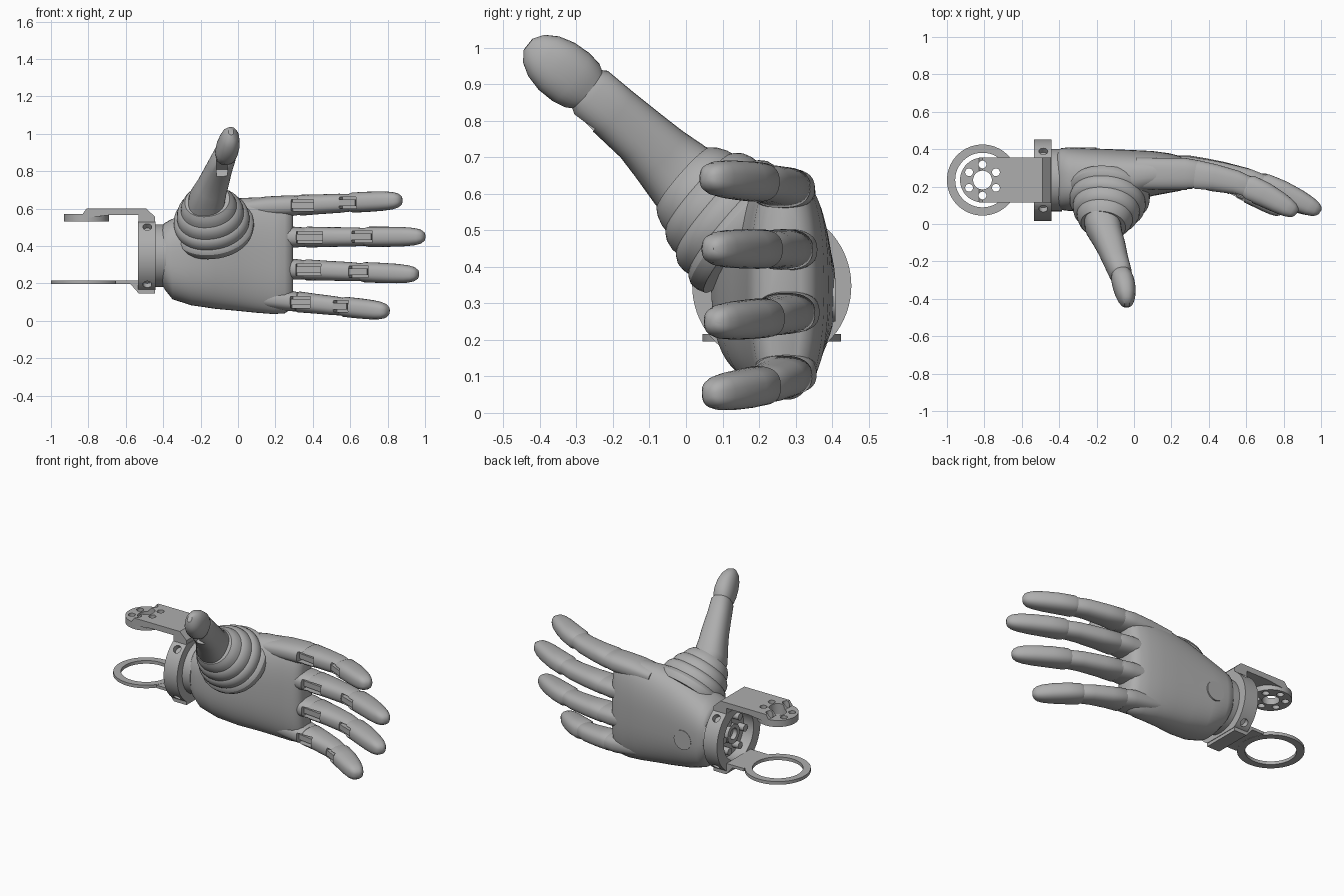
import bpy, bmesh, math
from mathutils import Vector, Matrix

if "Cube" in bpy.data.objects:
    bpy.data.objects.remove(bpy.data.objects["Cube"])

GREY = (0.42, 0.42, 0.42, 1)
mat = bpy.data.materials.new("plain grey")
mat.use_nodes = True
mat.diffuse_color = GREY
mat.node_tree.nodes["Principled BSDF"].inputs["Base Color"].default_value = GREY


def finish(name, bm):
    bmesh.ops.recalc_face_normals(bm, faces=bm.faces)
    mesh = bpy.data.meshes.new(name)
    bm.to_mesh(mesh)
    bm.free()
    mesh.materials.append(mat)
    ob = bpy.data.objects.new(name, mesh)
    bpy.context.collection.objects.link(ob)
    return ob


def activate(ob):
    bpy.ops.object.select_all(action="DESELECT")
    ob.select_set(True)
    bpy.context.view_layer.objects.active = ob


def smooth(ob, angle=35):
    activate(ob)
    bpy.ops.object.shade_smooth_by_angle(angle=math.radians(angle))


def loft(name, rings, up, axis=None, power=2.0, n=32):
    """Skin ellipse-like rings (centre, half size along up, half size across)."""
    bm, loops = bmesh.new(), []
    for i, (c, a, b) in enumerate(rings):
        t = axis or rings[min(i + 1, len(rings) - 1)][0] - rings[max(i - 1, 0)][0]
        t = t.normalized()
        u = (up - t * up.dot(t)).normalized()
        v = t.cross(u)
        loop = []
        for k in range(n):
            co, si = math.cos(math.tau * k / n), math.sin(math.tau * k / n)
            p = math.copysign(abs(co) ** (2 / power), co) * a
            q = math.copysign(abs(si) ** (2 / power), si) * b
            loop.append(bm.verts.new(c + u * p + v * q))
        loops.append(loop)
    for l0, l1 in zip(loops, loops[1:]):
        for k in range(n):
            m = (k + 1) % n
            bm.faces.new((l0[k], l0[m], l1[m], l1[k]))
    bm.faces.new(loops[0])
    bm.faces.new(loops[-1])
    return finish(name, bm)


def prism(name, pts, axis, lo, hi):
    """Extrude a flat outline along a world axis."""
    put = {"x": lambda p, d: (d, *p), "y": lambda p, d: (p[0], d, p[1]),
           "z": lambda p, d: (*p, d)}[axis]
    bm = bmesh.new()
    ends = [[bm.verts.new(put(p, d)) for p in pts] for d in (lo, hi)]
    for e in ends:
        bm.faces.new(e)
    for k in range(len(pts)):
        m = (k + 1) % len(pts)
        bm.faces.new((ends[0][k], ends[0][m], ends[1][m], ends[1][k]))
    return finish(name, bm)


def circle(cx, cy, r, n=48):
    return [(cx + r * math.cos(math.tau * k / n), cy + r * math.sin(math.tau * k / n))
            for k in range(n)]


def box(name, centre, size, turn=0, axis="Z"):
    bm = bmesh.new()
    bmesh.ops.create_cube(bm, size=1, matrix=Matrix.Translation(centre)
                          @ Matrix.Rotation(turn, 4, axis) @ Matrix.Diagonal((*size, 1)))
    return finish(name, bm)


def cut(obs, cutters):
    for ob in obs:
        for c in cutters:
            m = ob.modifiers.new("cut", "BOOLEAN")
            m.operation, m.solver, m.object = "DIFFERENCE", "EXACT", c
            activate(ob)
            bpy.ops.object.modifier_apply(modifier=m.name)
    for c in cutters:
        bpy.data.objects.remove(c)


UP = Vector((0, 0, 1))

# Palm: x, front y, back y, low z, high z
SECTIONS = [(-.41, .09, .39, .20, .50), (-.39, .075, .405, .165, .525), (-.35, .07, .41, .115, .545),
            (-.25, .07, .405, .083, .59), (-.12, .09, .40, .064, .635), (0, .125, .395, .053, .655),
            (.1, .15, .39, .043, .66), (.19, .167, .378, .036, .66), (.25, .178, .362, .04, .657),
            (.28, .195, .345, .06, .64), (.295, .225, .315, .09, .61)]
palm = loft("palm", [(Vector((x, (f + b) / 2, (l + h) / 2)), (h - l) / 2, (b - f) / 2)
                     for x, f, b, l, h in SECTIONS], UP, Vector((1, 0, 0)), 2.5, 56)
smooth(palm, 50)
smooth(prism("hand_back_disc", circle(-.26, .31, .06), "y", .38, .409))

# Fingers: fraction of length, centre y, half height, half depth
SEGMENTS = {
    "knuckle": [(-.36, .275, .04, .085), (-.14, .273, .056, .086), (.05, .272, .056, .086),
                (.16, .266, .05, .079), (.2, .262, .04, .065)],
    "proximal": [(.12, .267, .045, .072), (.15, .265, .056, .081), (.3, .252, .053, .073),
                 (.48, .228, .051, .064), (.58, .202, .047, .06), (.62, .192, .038, .05)],
    "distal": [(.56, .207, .045, .056), (.6, .198, .054, .069), (.72, .164, .054, .067),
               (.84, .123, .052, .06), (.92, .094, .047, .051), (.965, .077, .039, .041),
               (.99, .067, .027, .028), (1, .062, .012, .013)],
}
FINGERS = [("index", .24, .613, .87, .645, -.005), ("middle", .26, .447, .995, .45, .002),
           ("third", .26, .277, .96, .248, .008), ("little", .24, .11, .80, .05, 0)]
# Joint slots: start and end fraction, centre y, y change over the slot
SLOTS = [(.07, .26, .264, -.015), (.46, .62, .21, -.045)]

for label, x0, z0, x1, z1, dy in FINGERS:
    def at(s, y):
        return Vector((x0 + (x1 - x0) * s, y + dy, z0 + (z1 - z0) * s))
    parts = [loft(f"{label}_{seg}", [(at(s, y), a, b) for s, y, a, b in rows], UP, power=2.5)
             for seg, rows in SEGMENTS.items()]
    cutters = []
    for s0, s1, y, fall in SLOTS:
        length = (x1 - x0) * (s1 - s0)
        mid, turn = at((s0 + s1) / 2, y), math.atan2(fall, length)
        cutters.append(box("slot_cutter", mid + Vector((0, -.08, 0)), (length, .12, .062), turn))
        box(f"{label}_joint_link", mid + Vector((0, -.035, 0)), (length + .02, .05, .034), turn)
    cut(parts, cutters)
    for p in parts:
        smooth(p)

# Thumb
SIDE = Vector((0, .64, .77))


def thumb_rings(rows):
    return [(Vector(r[:3]), r[3], r[4]) for r in rows]


base = loft("thumb_base", thumb_rings([
    (-.165, .05, .60, .125, .11), (-.165, -.015, .65, .105, .095), (-.14, -.075, .71, .09, .082),
    (-.12, -.125, .76, .081, .076), (-.095, -.2, .825, .077, .066), (-.072, -.262, .878, .076, .06),
    (-.068, -.28, .892, .06, .048)]), SIDE, power=2.4)
tip = loft("thumb_tip", thumb_rings([
    (-.072, -.258, .874, .055, .045), (-.066, -.285, .897, .076, .057), (-.057, -.315, .92, .083, .06),
    (-.047, -.355, .95, .081, .057), (-.041, -.39, .977, .069, .048), (-.038, -.417, .998, .048, .034),
    (-.037, -.432, 1.01, .02, .014)]), SIDE, power=2.3)
# Notch on the underside of the thumb joint
cut([base], [box("thumb_slot_cutter", (-.085, -.29, .815), (.06, .11, .08), -.7, "X")])
smooth(base)
smooth(tip)

# Soft pleated folds round the thumb root
inner, outer, folds = Vector((-.13, .18, .48)), Vector((-.165, -.01, .645)), []
STEPS = 4
for i in range(STEPS):
    for f, swell in ((0, .97), (.3, 1.01), (.65, 1.03), (.92, 1.0)):
        t = (i + f) / STEPS
        size = 0.215 - 0.1 * t ** 1.6
        folds.append((inner.lerp(outer, t), size * swell * .95, size * swell * 1.02))
smooth(loft("thumb_folds", folds, SIDE, (outer - inner), 2.1, 48), 30)

# Wrist
CY, CZ = .235, .348
smooth(prism("wrist_neck", circle(CY, CZ, .167), "x", -.45, -.385))
flat = [(y, max(CZ - .183, min(CZ + .183, z))) for y, z in circle(CY, CZ, .218, 72)]
cuff = prism("wrist_cuff", flat, "x", -.535, -.44)
holes = [prism("bore_cutter", circle(CY, CZ, .15), "x", -.6, -.465)]
for k in range(4):
    ang = math.tau * (k + .5) / 4
    drill = prism("screw_cutter", circle(0, 0, .024, 20), "z", .185, .3)
    drill.data.transform(Matrix.Translation((-.485, CY, CZ)) @ Matrix.Rotation(ang, 4, "X"))
    holes.append(drill)
cut([cuff], holes)
smooth(cuff)
hub = prism("cuff_hub", circle(CY, CZ, .06), "x", -.5, -.46)
cut([hub], [prism("hub_cutter", circle(CY, CZ, .035), "x", -.6, -.47)])
smooth(hub)
for k in range(6):
    ang = math.tau * k / 6
    smooth(prism("cuff_peg", circle(CY + .105 * math.cos(ang), CZ + .105 * math.sin(ang), .022, 20),
                 "x", -.51, -.46))

# Upper bracket with drilled mounting pad
CX, HALF = -.81, .12
arm = prism("upper_bracket", [(-.81, .55), (-.83, .572), (-.81, .6), (-.49, .6), (-.443, .555),
                              (-.443, .525), (-.533, .525), (-.533, .565), (-.69, .565)],
            "y", CY - HALF, CY + HALF)
pad = prism("mounting_pad", circle(CX, CY, HALF), "z", .53, .572)
drills = [prism("pad_cutter", circle(CX, CY, .05), "z", .5, .65)]
for k in range(6):
    ang = math.tau * (k + .5) / 6
    drills.append(prism("pad_cutter", circle(CX + .083 * math.cos(ang), CY + .083 * math.sin(ang),
                                             .021, 16), "z", .5, .65))
cut([arm, pad], drills)
smooth(arm)
smooth(pad)

# Lower bracket with open ring
prism("lower_bracket", [(-.655, .197), (-.655, .215), (-.533, .215), (-.533, .17), (-.443, .17),
                        (-.443, .145), (-.53, .145), (-.575, .197)], "y", CY - HALF, CY + HALF)
ring = prism("lower_ring", circle(CX, CY, .19, 64), "z", .196, .216)
cut([ring], [prism("ring_cutter", circle(CX, CY, .146, 64), "z", .1, .3)])
smooth(ring)
